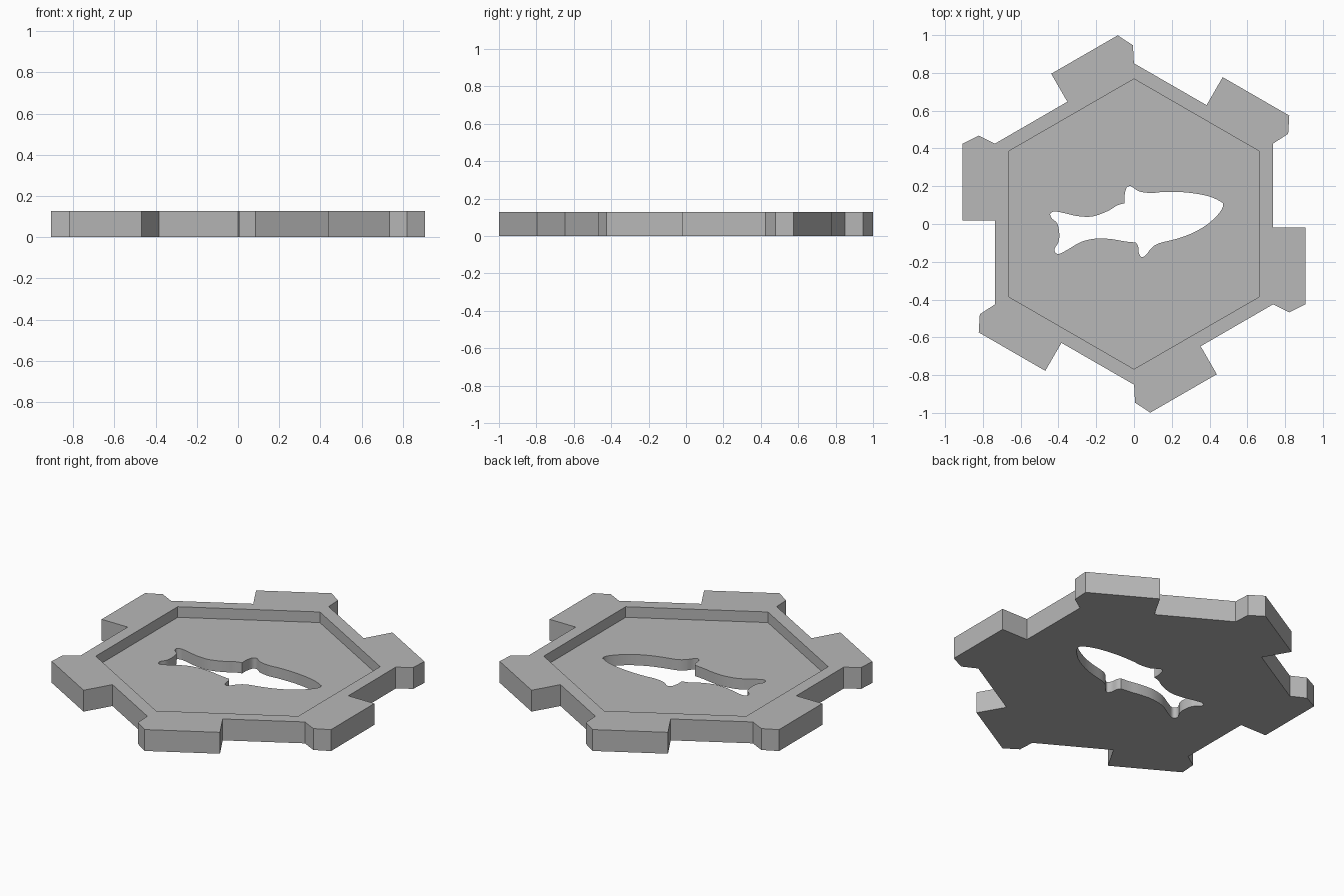
import bpy
import bmesh
from math import radians
from mathutils import Matrix, Vector

HEIGHT = 0.127      # full thickness of the tile
FLOOR = 0.064       # thickness left under the recess

cube = bpy.data.objects.get("Cube")
if cube:
    bpy.data.objects.remove(cube, do_unlink=True)

grey = bpy.data.materials.new("plain grey")
grey.use_nodes = True
colour = (0.48, 0.48, 0.48, 1)
grey.diffuse_color = colour
grey.node_tree.nodes["Principled BSDF"].inputs["Base Color"].default_value = colour


def prism(name, outline, bottom, top):
    """Extrude a counter-clockwise outline between two heights."""
    bm = bmesh.new()
    face = bm.faces.new([bm.verts.new((p[0], p[1], bottom)) for p in outline])
    result = bmesh.ops.extrude_face_region(bm, geom=[face])
    verts = [v for v in result["geom"] if isinstance(v, bmesh.types.BMVert)]
    bmesh.ops.translate(bm, verts=verts, vec=(0, 0, top - bottom))
    bmesh.ops.recalc_face_normals(bm, faces=bm.faces[:])
    mesh = bpy.data.meshes.new(name)
    bm.to_mesh(mesh)
    bm.free()
    mesh.materials.append(grey)
    obj = bpy.data.objects.new(name, mesh)
    bpy.context.collection.objects.link(obj)
    return obj


def six_fold(points):
    """Repeat a run of outline points around the six sides."""
    return [Matrix.Rotation(radians(60 * i), 2) @ Vector(p)
            for i in range(6) for p in points]


def smooth_run(points, steps=5):
    """Smooth curve through the points, open at the end."""
    pts = [Vector(p) for p in points]
    pts = [pts[0]] + pts + [pts[-1]]
    out = []
    for a, b, c, d in zip(pts, pts[1:], pts[2:], pts[3:]):
        for s in range(steps):
            t = s / steps
            out.append(b + 0.5 * t * ((c - a)
                       + t * (2 * a - 5 * b + 4 * c - d)
                       + t * t * (3 * b - a - 3 * c + d)))
    return out


def cut(target, cutter):
    cutter.hide_render = True
    mod = target.modifiers.new("cut", "BOOLEAN")
    mod.operation = "DIFFERENCE"
    mod.solver = "EXACT"
    mod.object = cutter
    bpy.context.view_layer.objects.active = target
    bpy.ops.object.modifier_apply(modifier=mod.name)
    bpy.data.objects.remove(cutter, do_unlink=True)


# Hexagonal tile with one interlocking tab on each side
tab = [(0.737, -0.425), (0.822, -0.468), (0.908, -0.425),
       (0.908, -0.018), (0.737, -0.018)]
tile = prism("hexagonal_tile", six_fold(tab), 0, HEIGHT)

# Shallow hexagonal recess in the top
cut(tile, prism("recess_cutter", six_fold([(0.665, -0.384)]), FLOOR, HEIGHT + 0.1))

# Fish-shaped hole: tail and back, top fin and back, belly, lower fin and tail
runs = [
    [(-0.05, 0.11), (-0.09, 0.098), (-0.14, 0.068), (-0.22, 0.04), (-0.3, 0.042),
     (-0.37, 0.058), (-0.42, 0.066), (-0.443, 0.054), (-0.435, 0.03),
     (-0.405, 0), (-0.395, -0.06), (-0.402, -0.1), (-0.42, -0.13),
     (-0.416, -0.152), (-0.395, -0.158), (-0.35, -0.135), (-0.28, -0.095),
     (-0.2, -0.077), (-0.12, -0.08), (-0.05, -0.092), (0.01, -0.098)],
    [(0.01, -0.098), (0.022, -0.12), (0.026, -0.155), (0.042, -0.175),
     (0.065, -0.162), (0.09, -0.13), (0.13, -0.103), (0.22, -0.08),
     (0.3, -0.052), (0.38, -0.008), (0.44, 0.045), (0.468, 0.085), (0.47, 0.112)],
    [(0.47, 0.112), (0.42, 0.138), (0.35, 0.157), (0.25, 0.169), (0.15, 0.169),
     (0.09, 0.164), (0.03, 0.172), (0, 0.19), (-0.02, 0.201), (-0.04, 0.19),
     (-0.05, 0.15), (-0.05, 0.11)],
]
fish = [p for run in runs for p in smooth_run(run)]
cut(tile, prism("fish_cutter", fish, -0.1, HEIGHT + 0.1))

# Smooth hole walls, crisp edges elsewhere
bpy.ops.object.select_all(action="DESELECT")
tile.select_set(True)
bpy.context.view_layer.objects.active = tile
bpy.ops.object.shade_smooth_by_angle(angle=radians(30))
